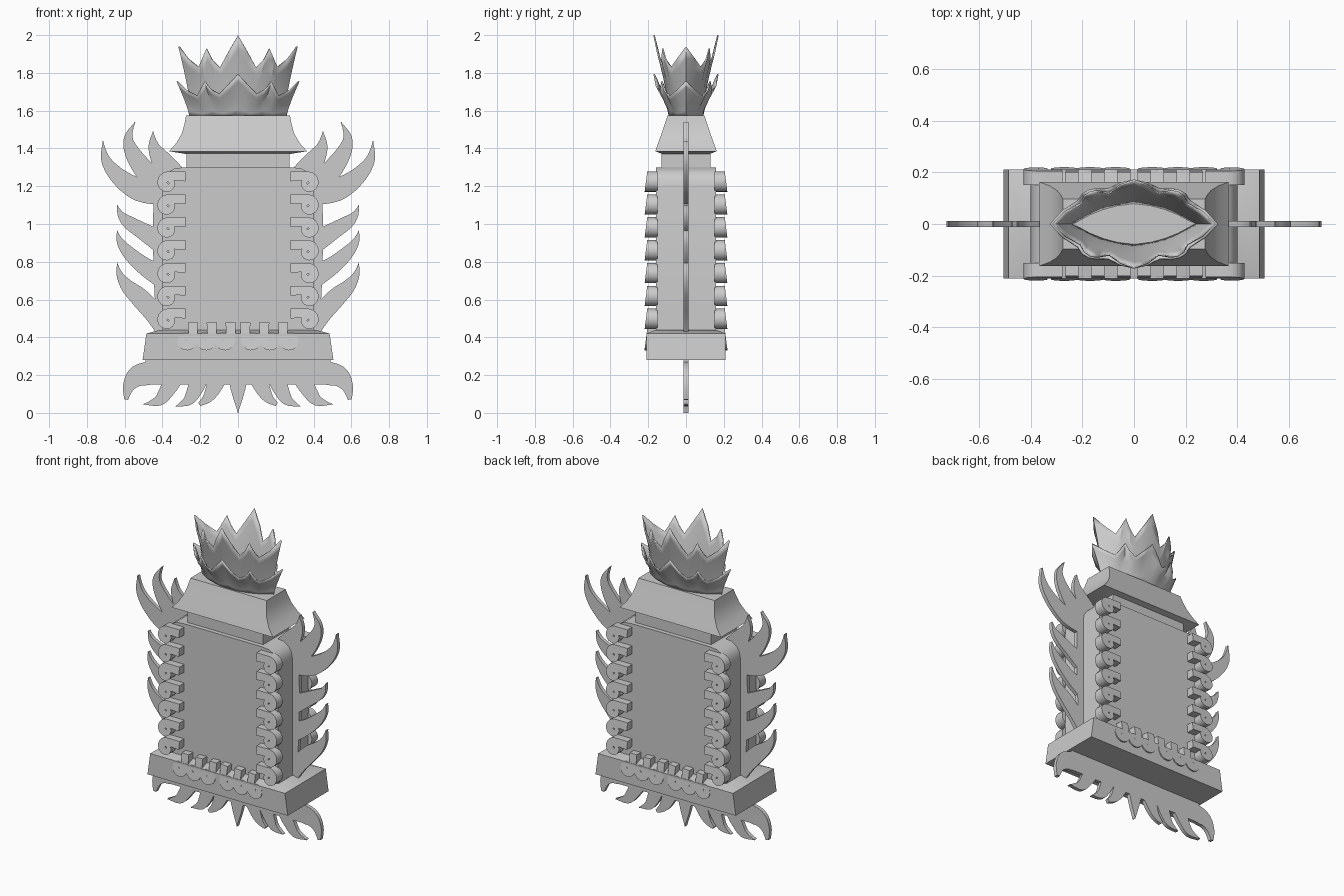
import bpy, bmesh, math

if "Cube" in bpy.data.objects:
    bpy.data.objects.remove(bpy.data.objects["Cube"])


def make(name, verts, faces, smooth=30):
    me = bpy.data.meshes.new(name)
    me.from_pydata(verts, [], faces)
    bm = bmesh.new()
    bm.from_mesh(me)
    bmesh.ops.recalc_face_normals(bm, faces=bm.faces)
    bm.to_mesh(me)
    bm.free()
    ob = bpy.data.objects.new(name, me)
    bpy.context.collection.objects.link(ob)
    bpy.ops.object.select_all(action='DESELECT')
    ob.select_set(True)
    bpy.context.view_layer.objects.active = ob
    bpy.ops.object.shade_smooth_by_angle(angle=math.radians(smooth))
    return ob


def rect_loft(name, rings):
    """Stack of centred rectangles (half x, half y, z)."""
    v, f = [], []
    for hx, hy, z in rings:
        v += [(-hx, -hy, z), (hx, -hy, z), (hx, hy, z), (-hx, hy, z)]
    for i in range(len(rings) - 1):
        for j in range(4):
            k = (j + 1) % 4
            f.append((4*i + j, 4*i + k, 4*i + 4 + k, 4*i + 4 + j))
    n = len(v)
    f += [(3, 2, 1, 0), (n - 4, n - 3, n - 2, n - 1)]
    return make(name, v, f)


def spline(pts, steps=5):
    """Catmull-Rom through (x, z, half width) points."""
    out = []
    for i in range(len(pts) - 1):
        p = [pts[max(i-1, 0)], pts[i], pts[i+1], pts[min(i+2, len(pts)-1)]]
        for s in range(steps):
            t = s / steps
            out.append(tuple(0.5*(2*b + (c-a)*t + (2*a-5*b+4*c-d)*t*t + (3*b-a-3*c+d)*t**3)
                             for a, b, c, d in zip(*p)))
    return out + [pts[-1]]


def ribbon(name, path, y0, y1, sx=1):
    """Flat tapered strip in the xz plane, thickened from y0(z) to y1(z)."""
    v, f = [], []
    n = len(path)
    for i, (x, z, w) in enumerate(path):
        a, b = path[max(i-1, 0)], path[min(i+1, n-1)]
        dx, dz = b[0]-a[0], b[1]-a[1]
        l = math.hypot(dx, dz) or 1
        w = max(w, 0.002)
        p, q = (x - dz/l*w, z + dx/l*w), (x + dz/l*w, z - dx/l*w)
        v += [(sx*p[0], y0(p[1]), p[1]), (sx*q[0], y0(q[1]), q[1]),
              (sx*q[0], y1(q[1]), q[1]), (sx*p[0], y1(p[1]), p[1])]
    for i in range(n - 1):
        for j in range(4):
            k = (j + 1) % 4
            f.append((4*i + j, 4*i + k, 4*i + 4 + k, 4*i + 4 + j))
    f += [(0, 1, 2, 3), (4*n - 4, 4*n - 3, 4*n - 2, 4*n - 1)]
    return make(name, v, f)


# Plinth, neck and flared roof
rect_loft("plinth", [(.505, .21, .28), (.485, .21, .42), (.41, .16, .44)])
rect_loft("neck", [(.272, .13, 1.28), (.272, .13, 1.39)])
rect_loft("roof", [(.27, .125, 1.37), (.365, .162, 1.385), (.325, .147, 1.43),
                   (.297, .129, 1.48), (.283, .112, 1.53), (.275, .097, 1.575)])

# Body with rounded shoulders
half = [(.40, .42), (.40, 1.2), (.393, 1.24), (.372, 1.272), (.335, 1.295), (.28, 1.30)]
prof = half + [(-x, z) for x, z in reversed(half)]
m = len(prof)
make("body", [(x, y, z) for y in (-.158, .158) for x, z in prof],
     [tuple(range(m)), tuple(range(m, 2*m))] +
     [(i, (i+1) % m, m + (i+1) % m, m + i) for i in range(m)])

# Thin flame blades on the sides and under the plinth
side_flames = [
    [(.40, .44, .03), (.405, .7, .04), (.405, 1.0, .045), (.39, 1.25, .05)],
    [(.34, 1.26, .06), (.40, 1.33, .055), (.445, 1.41, .03), (.45, 1.49, 0)],
    [(.40, 1.2, .06), (.49, 1.28, .055), (.56, 1.38, .04), (.58, 1.46, .022), (.545, 1.54, 0)],
    [(.38, 1.16, .06), (.52, 1.18, .06), (.63, 1.25, .045), (.70, 1.34, .025), (.715, 1.44, 0)],
    [(.40, .90, .06), (.50, .96, .045), (.58, 1.01, .034), (.62, 1.05, .018), (.64, 1.10, 0)],
    [(.40, .72, .06), (.50, .78, .046), (.58, .85, .034), (.625, .91, .018), (.64, .965, 0)],
    [(.41, .44, .03), (.45, .53, .05), (.52, .61, .05), (.585, .67, .036), (.625, .73, .018), (.64, .795, 0)],
]
fringe = [
    [(0, .215, .066), (.25, .215, .066), (.49, .215, .066)],
    [(.10, .20, .05), (.135, .12, .038), (.165, .075, .025), (.205, .045, .01)],
    [(.20, .20, .05), (.23, .12, .04), (.265, .065, .027), (.33, .035, 0)],
    [(.33, .20, .05), (.375, .12, .04), (.42, .065, .028), (.50, .045, 0)],
    [(.44, .215, .062), (.53, .195, .057), (.578, .14, .032), (.592, .07, .01)],
]
lo, hi = (lambda z: -.012), (lambda z: .012)
for s in (1, -1):
    for p in side_flames:
        ribbon("side_flame", spline(p), lo, hi, s)
    for p in fringe:
        ribbon("lower_flame", spline(p), lo, hi, s)
ribbon("centre_spike", spline([(0, .22, .06), (0, .1, .032), (0, 0, 0)]), lo, hi)


def volute():
    """Tail then inward clockwise spiral, around local origin."""
    pts = [(-.095, .035, .026), (-.03, .037, .024)]
    for i in range(31):
        t = i / 30
        a = math.pi/2 - t * 3.2 * math.pi
        r = .037 - .03*t
        pts.append((r*math.cos(a), r*math.sin(a), .024 - .017*t))
    return pts


# Scroll borders: seven per edge, three each side of the bottom, on both faces
for face in (-1, 1):
    for s in (1, -1):
        spots = [(.373, 1.217 - .121*i, False) for i in range(7)]
        spots += [(.075 + .1*i, .385, True) for i in range(3)]
        for cx, cz, turned in spots:
            path = [(cx - z if turned else cx + x, cz - x if turned else cz + z, w)
                    for x, z, w in volute()]
            front = lambda z: face * (.213 - .13*(z - cz))
            back = lambda z: face * .15
            ribbon("scroll", path, back, front, s)


def crown(name, tops, grow, rows=6):
    """Ring of pointed leaves; tops is one quarter of tips and valleys."""
    base = [(0, -.078), (.065, -.07), (.12, -.055), (.17, -.035), (.235, 0)]
    q = []
    for i, (t, b) in enumerate(zip(tops, base)):
        q.append((t, b))
        if i < 4:   # bulged leaf edge between tip and valley
            t2, b2 = tops[i+1], base[i+1]
            q.append((tuple((u+w)/2 + d for u, w, d in zip(t, t2, (.006, -.006, -.008))),
                      tuple((u+w)/2 for u, w in zip(b, b2))))
    flip = lambda c, sx, sy: ((c[0][0]*sx, c[0][1]*sy, c[0][2]), (c[1][0]*sx, c[1][1]*sy))
    cols = q + [flip(c, 1, -1) for c in q[-2::-1]]
    cols += [flip(c, -1, 1) for c in cols[-2:0:-1]]
    n = len(cols)
    v, f = [], []
    for r in range(rows + 1):
        t = r / rows
        for (tx, ty, tz), (bx, by) in cols:
            k = t ** 1.25
            v.append((bx*grow + (tx - bx*grow)*k, by*grow + (ty - by*grow)*k,
                      1.57 + (tz - 1.57)*t))
    for r in range(rows):
        for i in range(n):
            j = (i + 1) % n
            f.append((r*n + i, r*n + j, r*n + n + j, r*n + n + i))
    ob = make(name, v, f, 25)
    mod = ob.modifiers.new("thickness", 'SOLIDIFY')
    mod.thickness = .008


# Two-tier leaf crown
crown("crown_inner", [(0, -.165, 2.0), (.095, -.115, 1.83), (.165, -.12, 1.93),
                      (.205, -.075, 1.83), (.308, 0, 1.94)], 1.0)
crown("crown_outer", [(0, -.165, 1.795), (.10, -.13, 1.69), (.175, -.125, 1.757),
                      (.215, -.085, 1.68), (.318, 0, 1.757)], 1.06)
